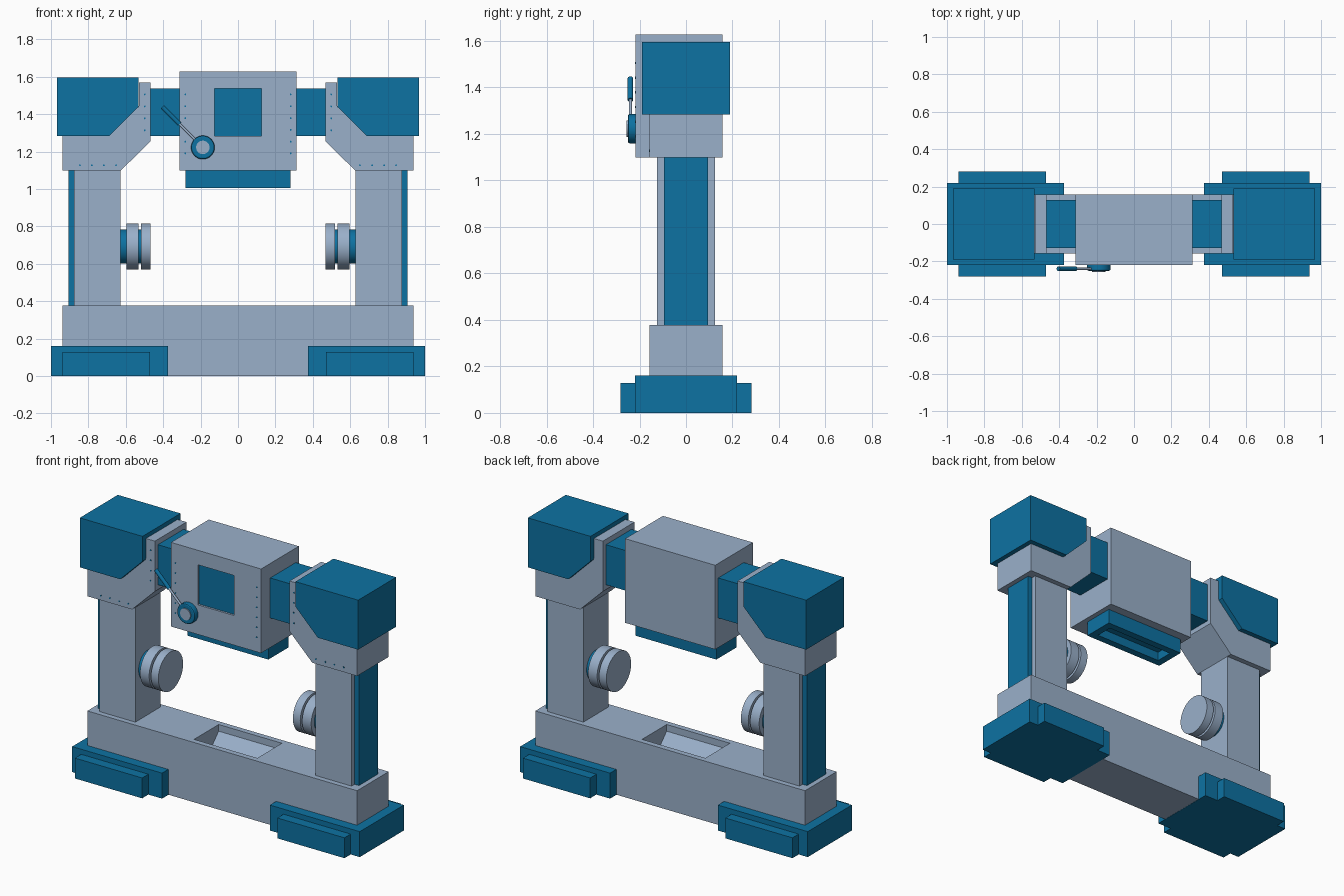
import bpy, bmesh, math
from mathutils import Vector

if "Cube" in bpy.data.objects:
    bpy.data.objects.remove(bpy.data.objects["Cube"])


def material(name, rgb):
    m = bpy.data.materials.new(name)
    m.diffuse_color = (*rgb, 1)
    m.use_nodes = True
    m.node_tree.nodes["Principled BSDF"].inputs["Base Color"].default_value = m.diffuse_color
    return m


GREY = material("pale steel grey", (0.323, 0.434, 0.591))
BLUE = material("machine blue", (0.004, 0.168, 0.361))


def add(name, bm, mat):
    bmesh.ops.recalc_face_normals(bm, faces=bm.faces)
    me = bpy.data.meshes.new(name)
    bm.to_mesh(me)
    bm.free()
    me.materials.append(mat)
    ob = bpy.data.objects.new(name, me)
    bpy.context.collection.objects.link(ob)
    return ob


def prism(name, pts, axis, a, b, mat):
    """Extrude a 2D profile along x (pts = y,z) or y (pts = x,z)."""
    bm = bmesh.new()
    def at(p, d):
        return (d, p[0], p[1]) if axis == "x" else (p[0], d, p[1])
    f = bm.faces.new([bm.verts.new(at(p, a)) for p in pts])
    r = bmesh.ops.extrude_face_region(bm, geom=[f])
    shift = Vector(at((0, 0), b - a))
    bmesh.ops.translate(bm, vec=shift, verts=[v for v in r["geom"] if isinstance(v, bmesh.types.BMVert)])
    return add(name, bm, mat)


def box(name, x, y, z, mat):
    return prism(name, [(x[0], z[0]), (x[1], z[0]), (x[1], z[1]), (x[0], z[1])], "y", y[0], y[1], mat)


def rod(name, p, q, r, mat, sides=48):
    p, q = Vector(p), Vector(q)
    bm = bmesh.new()
    bmesh.ops.create_cone(bm, cap_ends=True, segments=sides, radius1=r, radius2=r, depth=(q - p).length)
    bmesh.ops.transform(bm, matrix=(q - p).to_track_quat("Z", "Y").to_matrix().to_4x4(), verts=bm.verts)
    bmesh.ops.translate(bm, vec=(p + q) / 2, verts=bm.verts)
    for f in bm.faces:
        f.smooth = len(f.verts) == 4
    for e in bm.edges:
        e.smooth = all(len(f.verts) == 4 for f in e.link_faces)
    return add(name, bm, mat)


def cut(ob, cutter):
    mod = ob.modifiers.new("cut", "BOOLEAN")
    mod.operation, mod.solver, mod.object = "DIFFERENCE", "EXACT", cutter
    dg = bpy.context.evaluated_depsgraph_get()
    me = bpy.data.meshes.new_from_object(ob.evaluated_get(dg))
    ob.modifiers.clear()
    ob.data = me
    bpy.data.objects.remove(cutter)


# base beam with a tapered trough in its top
beam = box("base_beam", (-0.938, 0.938), (-0.157, 0.157), (0.001, 0.377), GREY)
cut(beam, prism("trough_cutter", [(-0.122, 0.45), (-0.122, 0.335), (-0.05, 0.26), (0.05, 0.26),
                                  (0.122, 0.335), (0.122, 0.45)], "x", -0.22, 0.22, GREY))

for s, side in ((-1, "left"), (1, "right")):
    def sx(a, b):
        return sorted((s * a, s * b))

    # stepped foot
    box(side + "_foot", sx(0.375, 1.0), (-0.219, 0.219), (0, 0.16), BLUE)
    for d, end in ((-1, "front"), (1, "back")):
        box(f"{side}_{end}_foot_step", sx(0.47, 0.937), sorted((d * 0.21, d * 0.281)), (0, 0.128), BLUE)

    # column with outer cover strip
    box(side + "_column", sx(0.627, 0.877), (-0.124, 0.124), (0.37, 1.105), GREY)
    box(side + "_column_cover", sx(0.87, 0.907), (-0.094, 0.094), (0.37, 1.105), BLUE)

    # angled corner bracket and the cover block sitting in it
    bracket = [(0.938, 1.098), (0.938, 1.29), (0.68, 1.29), (0.53, 1.445), (0.53, 1.57),
               (0.468, 1.57), (0.468, 1.254), (0.627, 1.098)]
    prism(side + "_bracket", [(s * x, z) for x, z in bracket], "y", -0.157, 0.157, GREY)
    block = [(0.968, 1.284), (0.968, 1.595), (0.532, 1.595), (0.532, 1.438), (0.687, 1.284)]
    prism(side + "_cover_block", [(s * x, z) for x, z in block], "y", -0.189, 0.189, BLUE)

    # spindle discs facing inward
    for name, a, b, r, m in (("spindle_hub", 0.62, 0.594, 0.092, BLUE),
                             ("spindle_outer_disc", 0.595, 0.532, 0.123, GREY),
                             ("spindle_neck", 0.535, 0.515, 0.092, BLUE),
                             ("spindle_inner_disc", 0.519, 0.468, 0.123, GREY)):
        rod(f"{side}_{name}", (s * (a + (0.02 if a == 0.62 else 0)), 0, 0.692), (s * b, 0, 0.692), r, m)

    # bolts on bracket and head fronts
    spots = [(x, 1.127, -0.157) for x in (0.845, 0.781, 0.717, 0.652)]
    spots += [(0.498, 1.505 - 0.064 * i, -0.157) for i in range(4)]
    spots += [(0.282, 1.505 - 0.063 * i, -0.218) for i in range(6)]
    for x, z, y in spots:
        rod(side + "_bolt", (s * x, y + 0.004, z), (s * x, y - 0.002, z), 0.005, BLUE, 8)

    # cross bar half between bracket and head
    box(side + "_cross_bar", sx(0.3, 0.475), (-0.127, 0.127), (1.284, 1.536), BLUE)

# head with recessed front window
head = box("head", (-0.313, 0.313), (-0.218, 0.157), (1.098, 1.627), GREY)
cut(head, box("window_cutter", (-0.126, 0.126), (-0.3, -0.198), (1.284, 1.536), GREY))
box("head_window", (-0.126, 0.126), (-0.205, -0.19), (1.284, 1.536), BLUE)

# tool holder under the head, with an open slot
holder = box("tool_holder", (-0.281, 0.281), (-0.1, 0.1), (1.004, 1.11), BLUE)
cut(holder, box("slot_cutter", (-0.235, 0.235), (-0.055, 0.055), (0.9, 1.06), BLUE))

# lever: pivot ring, cap, arm and grip
cx, cz, k = -0.188, 1.222, math.sqrt(0.5)
ring = rod("lever_pivot_ring", (cx, -0.21, cz), (cx, -0.25, cz), 0.063, BLUE)
bev = ring.modifiers.new("rounded_rim", "BEVEL")
bev.width, bev.segments, bev.limit_method = 0.008, 2, "ANGLE"
rod("lever_pivot_cap", (cx, -0.24, cz), (cx, -0.256, cz), 0.036, GREY)


def along(d):
    return (cx - d * k, -0.239, cz + d * k)


rod("lever_arm", along(0.05), along(0.2), 0.007, GREY, 16)
rod("lever_grip", along(0.175), along(0.307), 0.012, BLUE, 16)
